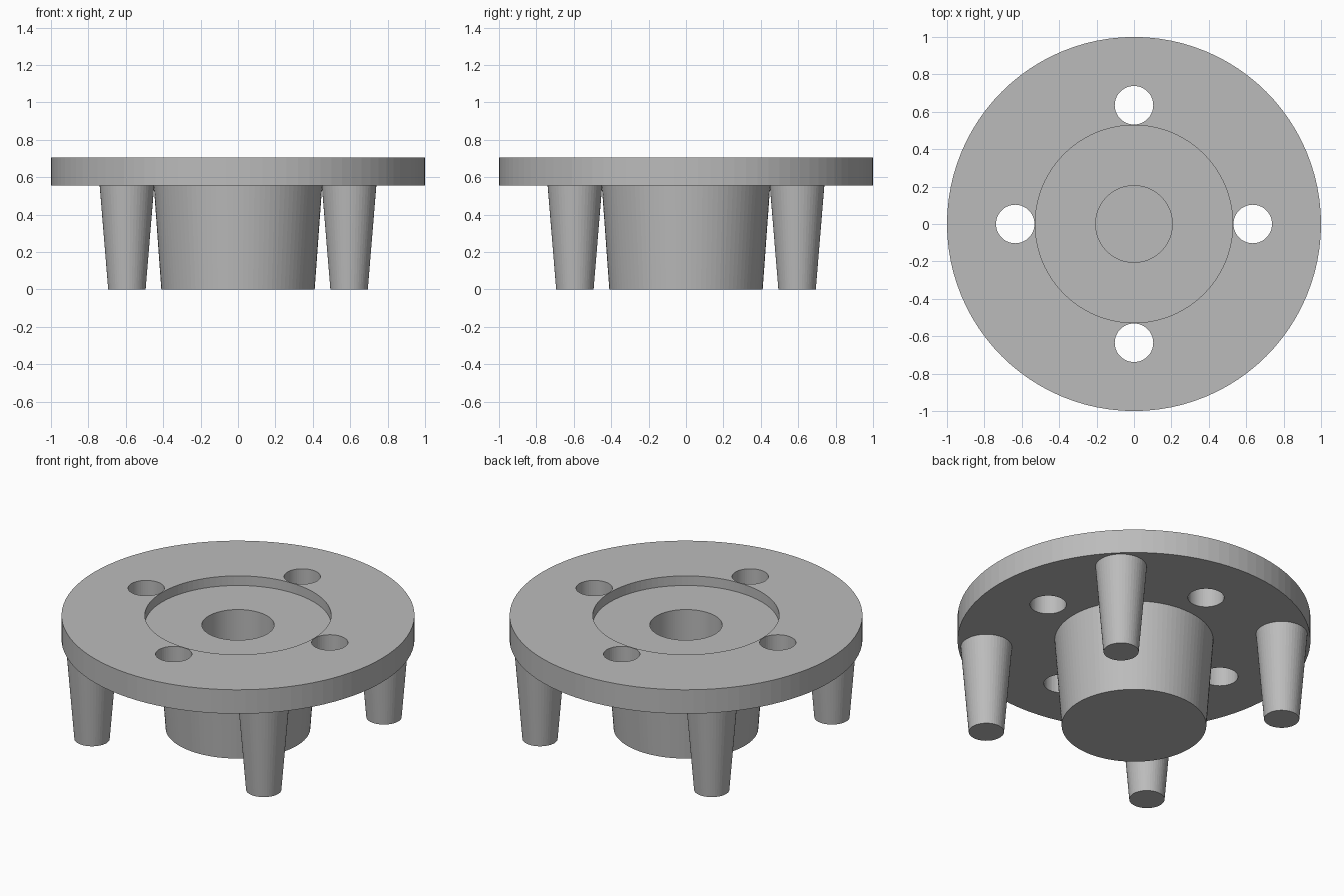
import bpy
import bmesh
from math import cos, sin, pi, radians
from mathutils import Vector

default = bpy.data.objects.get("Cube")
if default:
    bpy.data.objects.remove(default, do_unlink=True)

# Single grey material
grey = bpy.data.materials.new("plain_grey")
grey.use_nodes = True
colour = (0.5, 0.5, 0.5, 1)
grey.diffuse_color = colour
grey.node_tree.nodes["Principled BSDF"].inputs["Base Color"].default_value = colour


def lathe(name, profile, segments, centre=(0, 0)):
    """Revolve an (r, z) profile, starting and ending on the axis, into a solid."""
    bm = bmesh.new()
    verts = [bm.verts.new((r, 0, z)) for r, z in profile]
    edges = [bm.edges.new(pair) for pair in zip(verts, verts[1:])]
    bmesh.ops.spin(bm, geom=verts + edges, cent=(0, 0, 0), axis=(0, 0, 1),
                   angle=2 * pi, steps=segments, use_merge=True)
    bmesh.ops.remove_doubles(bm, verts=bm.verts, dist=0.0001)
    bmesh.ops.recalc_face_normals(bm, faces=bm.faces)
    bmesh.ops.translate(bm, verts=bm.verts, vec=Vector((*centre, 0)))
    mesh = bpy.data.meshes.new(name)
    bm.to_mesh(mesh)
    bm.free()
    mesh.materials.append(grey)
    obj = bpy.data.objects.new(name, mesh)
    bpy.context.collection.objects.link(obj)
    return obj


def around(radius, start):
    """Four evenly spaced positions on a circle."""
    return [(radius * cos(radians(start + 90 * i)), radius * sin(radians(start + 90 * i)))
            for i in range(4)]


plate_bottom, plate_top = 0.555, 0.705
recess_floor, bore_floor = 0.645, 0.15

# Round plate with a recess, a tapered hub below and a blind centre bore
body = lathe("flanged_hub", [
    (0, bore_floor), (0.205, bore_floor), (0.205, recess_floor),
    (0.528, recess_floor), (0.528, plate_top), (1, plate_top),
    (1, plate_bottom), (0.45, plate_bottom), (0.41, 0), (0, 0)], 96)

# Four through holes in the plate
for x, y in around(0.635, 0):
    cutter = lathe("hole_cutter", [(0, 0.5), (0.103, 0.5), (0.103, 0.8), (0, 0.8)], 48, (x, y))
    cutter.hide_render = True
    cut = body.modifiers.new("hole", "BOOLEAN")
    cut.operation = "DIFFERENCE"
    cut.solver = "EXACT"
    cut.object = cutter
    bpy.context.view_layer.objects.active = body
    bpy.ops.object.modifier_apply(modifier=cut.name)
    bpy.data.objects.remove(cutter, do_unlink=True)

# Four tapered legs between the holes, sunk slightly into the plate
for i, (x, y) in enumerate(around(0.84, 45)):
    lathe(f"leg_{i + 1}", [(0, 0), (0.1, 0), (0.147, 0.57), (0, 0.57)], 48, (x, y))
